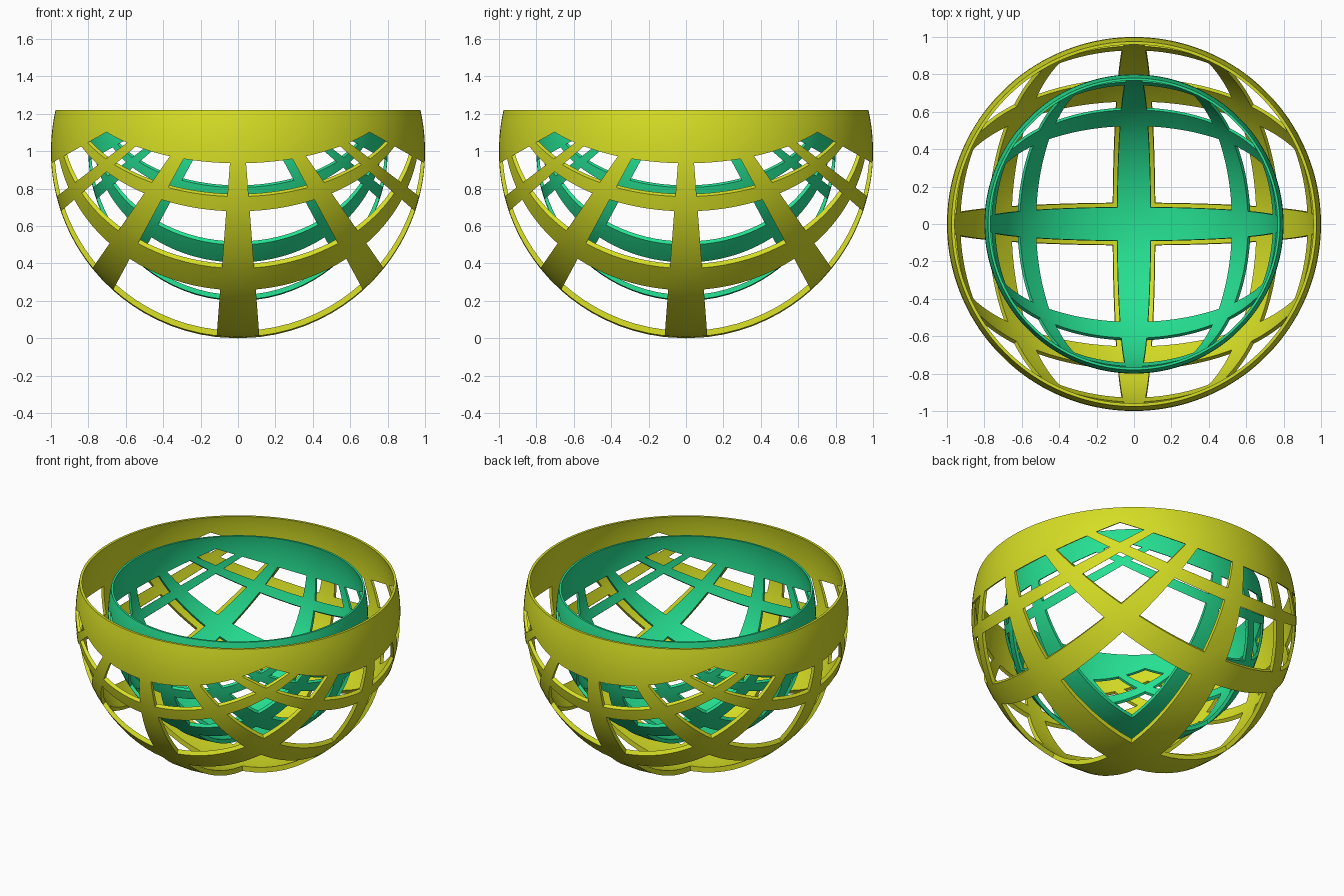
import bpy, bmesh, math
from mathutils import Vector

if "Cube" in bpy.data.objects:
    bpy.data.objects.remove(bpy.data.objects["Cube"])

APEX = 0.5            # projection point above the sphere centre
STEP, HALF = 0.615, 0.0767   # grid spacing and half bar width (projected)
LIMIT = 3 * STEP - HALF      # edge of the pierced square
RIM = 0.22            # rim height above the sphere centre
IN_R, IN_Z = 0.9817, 0.0147  # inner wall sphere


def hit(tx, ty, radius, cz):
    """Where the ray from the apex along (tx, ty, -1) meets a sphere."""
    a = Vector((0, 0, APEX - cz))
    d = Vector((tx, ty, -1)).normalized()
    b = a.dot(d)
    p = a + d * (-b + math.sqrt(b * b - a.dot(a) + radius * radius))
    p.z = min(p.z + cz, RIM)
    return p


def grid_lines():
    """Coordinates across the square, each span flagged as bar or gap."""
    stops = [-LIMIT]
    for k in range(-2, 3):
        stops += [k * STEP - HALF, k * STEP + HALF]
    stops.append(LIMIT)
    coords, bars = [-LIMIT], []
    for i in range(len(stops) - 1):
        is_bar = i % 2 == 1
        n = 2 if is_bar else 8
        for j in range(1, n + 1):
            coords.append(stops[i] + (stops[i + 1] - stops[i]) * j / n)
            bars.append(is_bar)
    return coords, bars


def make_bowl(name, scale, material):
    bm = bmesh.new()
    outer, inner, quads = [], [], []

    def add(tx, ty):
        outer.append(bm.verts.new(hit(tx, ty, 1.0, 0.0)))
        inner.append(bm.verts.new(hit(tx, ty, IN_R, IN_Z)))
        return len(outer) - 1

    # lattice bars
    co, bars = grid_lines()
    n = len(bars)
    ids = [[add(x, y) for y in co] for x in co]
    for i in range(n):
        for j in range(n):
            if bars[i] or bars[j]:
                quads.append((ids[i][j], ids[i + 1][j], ids[i + 1][j + 1], ids[i][j + 1]))

    # solid rim from the square edge up to the flat top
    loop = [(i, 0) for i in range(n)] + [(n, j) for j in range(n)]
    loop += [(i, n) for i in range(n, 0, -1)] + [(0, j) for j in range(n, 0, -1)]
    last = [ids[i][j] for i, j in loop]
    start = [(co[i], co[j]) for i, j in loop]
    rings = 6
    for k in range(1, rings + 1):
        row = []
        for tx, ty in start:
            z0 = hit(tx, ty, 1.0, 0.0).z
            z = z0 + (RIM - z0) * k / rings
            t = math.sqrt(1 - z * z) / (APEX - z) / math.hypot(tx, ty)
            row.append(add(tx * t, ty * t))
        m = len(row)
        for i in range(m):
            quads.append((last[i], last[(i + 1) % m], row[(i + 1) % m], row[i]))
        last = row

    # both skins, then walls along every open edge
    edges = {}
    for q in quads:
        bm.faces.new([outer[v] for v in q])
        bm.faces.new([inner[v] for v in reversed(q)])
        for a, b in zip(q, q[1:] + q[:1]):
            key = (min(a, b), max(a, b))
            edges[key] = edges.get(key, 0) + 1
    for (a, b), count in edges.items():
        if count == 1:
            bm.faces.new((outer[a], outer[b], inner[b], inner[a]))
    loose = [v for v in bm.verts if not v.link_faces]
    bmesh.ops.delete(bm, geom=loose, context='VERTS')
    for v in bm.verts:
        v.co = v.co * scale + Vector((0, 0, 1))
    bmesh.ops.recalc_face_normals(bm, faces=bm.faces[:])

    mesh = bpy.data.meshes.new(name)
    bm.to_mesh(mesh)
    bm.free()
    mesh.materials.append(material)
    ob = bpy.data.objects.new(name, mesh)
    bpy.context.collection.objects.link(ob)
    bpy.ops.object.select_all(action='DESELECT')
    ob.select_set(True)
    bpy.context.view_layer.objects.active = ob
    bpy.ops.object.shade_smooth_by_angle(angle=math.radians(25))


def colour(name, rgb):
    mat = bpy.data.materials.new(name)
    mat.diffuse_color = (*rgb, 1)
    mat.use_nodes = True
    mat.node_tree.nodes["Principled BSDF"].inputs["Base Color"].default_value = mat.diffuse_color
    return mat


make_bowl("outer_lattice_bowl", 1.0, colour("yellow", (0.67, 0.73, 0.018)))
make_bowl("inner_lattice_bowl", 0.8, colour("green", (0.019, 0.745, 0.288)))
